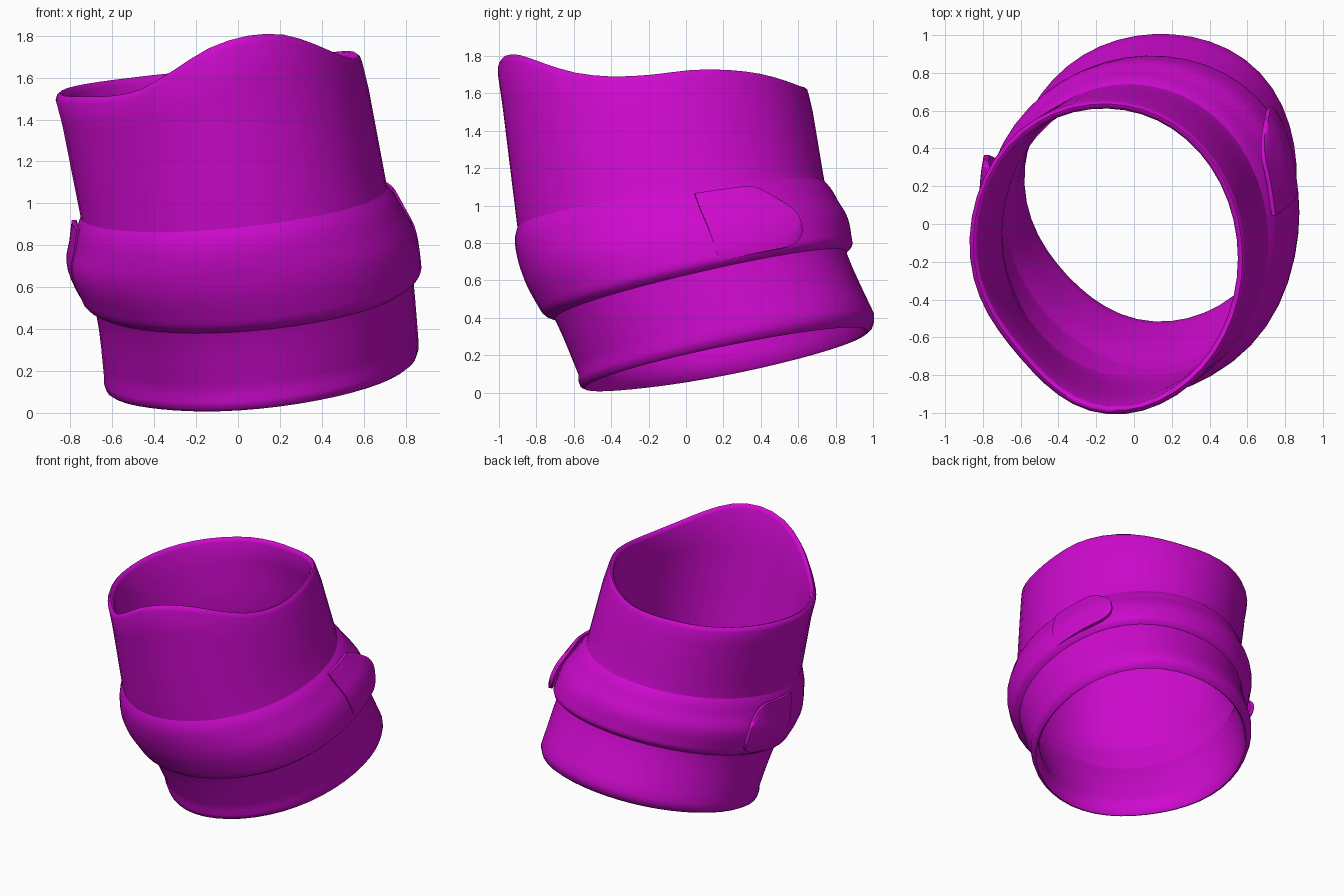
import bpy, bmesh, math

if "Cube" in bpy.data.objects:
    bpy.data.objects.remove(bpy.data.objects["Cube"])

SEG = 48
# Tilted oval sections, bottom to top: centre x, y, radius x, y, height, slope x, y,
# then extra bulge towards the four diagonals (+x+y, -x+y, -x-y, +x-y)
SECTIONS = [
    (0.105, 0.21, 0.75, 0.79, 0.255, 0.11, 0.20, 0.045, 0.0, -0.045, 0.01),
    (0.075, 0.085, 0.755, 0.775, 0.55, 0.10, 0.23, 0.035, 0.0, -0.02, 0.03),
    (0.02, 0.0, 0.785, 0.825, 0.77, 0.10, 0.19, 0.02, 0.0, -0.01, 0.035),
    (-0.02, -0.08, 0.73, 0.82, 1.0, 0.10, 0.15, 0.0, 0.01, -0.015, 0.02),
    (-0.14, -0.182, 0.735, 0.835, 1.6, 0.0, 0.0, 0.0, 0.025, -0.085, 0.0),
]
# Wavy top edge height, every 15 degrees from +x
RIM = [1.70, 1.725, 1.725, 1.705, 1.67, 1.64, 1.63, 1.62, 1.60, 1.58, 1.56, 1.54,
       1.52, 1.51, 1.51, 1.515, 1.545, 1.63, 1.74, 1.80, 1.805, 1.76, 1.71, 1.69]

magenta = bpy.data.materials.new("magenta")
magenta.diffuse_color = (0.62, 0.003, 0.62, 1)
magenta.use_nodes = True
magenta.node_tree.nodes["Principled BSDF"].inputs["Base Color"].default_value = magenta.diffuse_color


def spline(p, f):
    a, b, c, d = p
    return 0.5 * (2 * b + (c - a) * f + (2 * a - 5 * b + 4 * c - d) * f * f
                  + (3 * b - a - 3 * c + d) * f ** 3)


def plane_point(sec, ang, off):
    cx, cy, rx, ry, z, sx, sy = sec[:7]
    for k, bulge in enumerate(sec[7:]):
        off += bulge * max(0, math.cos(ang - math.radians(45 + 90 * k))) ** 6
    dx, dy = (rx + off) * math.cos(ang), (ry + off) * math.sin(ang)
    return cx + dx, cy + dy, z + sx * dx + sy * dy


def surface(t, ang, off=0.0, dz=0.0):
    """Point on the sleeve at level t and angle, pushed outward by off."""
    if t <= 3:
        i = min(int(t), 2)
        rows = [SECTIONS[max(0, i + k)] for k in (-1, 0, 1, 2)]
        x, y, z = plane_point([spline(c, t - i) for c in zip(*rows)], ang, off)
    else:
        f = t - 3
        lo = plane_point(SECTIONS[3], ang, off)
        hi = plane_point(SECTIONS[4], ang, off)
        u = math.degrees(ang) % 360 / 15
        j = int(u)
        rim = spline([RIM[(j + k) % 24] for k in (-1, 0, 1, 2)], u - j)
        x, y, z = (a + (b - a) * f for a, b in zip(lo, (hi[0], hi[1], rim)))
    return x, y, z + dz


def finish(name, bm, angle):
    bmesh.ops.recalc_face_normals(bm, faces=bm.faces)
    mesh = bpy.data.meshes.new(name)
    bm.to_mesh(mesh)
    bm.free()
    mesh.materials.append(magenta)
    obj = bpy.data.objects.new(name, mesh)
    bpy.context.collection.objects.link(obj)
    bpy.ops.object.select_all(action='DESELECT')
    obj.select_set(True)
    bpy.context.view_layer.objects.active = obj
    bpy.ops.object.shade_smooth_by_angle(angle=math.radians(angle))


def skin(name, loops, closed, angle=55):
    """Skin closed loops of points; join last to first, or cap both ends."""
    bm = bmesh.new()
    rows = [[bm.verts.new(p) for p in loop] for loop in loops]
    n = len(rows[0])
    for r in range(len(rows) if closed else len(rows) - 1):
        row, nxt = rows[r], rows[(r + 1) % len(rows)]
        for i in range(n):
            k = (i + 1) % n
            bm.faces.new((row[i], row[k], nxt[k], nxt[i]))
    if not closed:
        bm.faces.new(rows[0])
        bm.faces.new(rows[-1])
    finish(name, bm, angle)


def swept_ring(name, profile):
    angles = [2 * math.pi * i / SEG for i in range(SEG)]
    skin(name, [[surface(t, a, off, dz) for a in angles] for t, off, dz in profile], True)


# Sleeve: hollow tube with rounded rims
outer = [(0, -0.035, -0.085), (0, -0.012, -0.07), (0, 0, -0.035)]
outer += [(k / 4, 0, 0) for k in range(16)]
outer += [(4, 0, -0.035), (4, -0.008, -0.01), (4, -0.02, 0), (4, -0.035, -0.006),
          (4, -0.045, -0.03)]
inner = [(4 - k / 3, -0.05, 0) for k in range(1, 10)]
inner += [(0.6, -0.055, 0), (0.25, -0.06, 0), (0, -0.06, 0), (0, -0.05, -0.07)]
swept_ring("sleeve", outer + inner)

# Strap: raised band with a sloped lower lip and an upper edge melting into the sleeve
band = [(1.04, -0.02, 0), (1.09, 0.005, 0), (1.17, 0.032, 0), (1.25, 0.042, 0)]
band += [(1.35 + k / 8, 0.042 - 0.001 * k, 0) for k in range(12)]
band += [(2.84, 0.027, 0), (2.92, 0.019, 0), (2.98, 0.008, 0), (3.03, -0.01, 0)]
swept_ring("strap", band)


def tab(name, a0, a1, lo, hi, base, lift, slant, thick=0.03):
    """Strap end: starts inside the band, peels outward to a rounded tip."""
    loops, steps, across = [], 24, 10
    for i in range(steps + 1):
        s = 1 - (1 - i / steps) ** 2
        e = max(0, (s - 0.65) / 0.35)
        h = max(0.2, (1 - min(1, e) ** 2.4) ** (1 / 2.4))
        off = base + lift * s ** 1.6
        top, bottom = [], []
        for j in range(across + 1):
            w = 2 * j / across - 1
            t = (lo + hi) / 2 + (hi - lo) / 2 * h * w
            a = math.radians(a0 + (a1 - a0) * s - slant * s * h * w)
            edge = 0.008 if abs(w) == 1 else 0
            top.append(surface(t, a, off - edge))
            bottom.append(surface(t, a, off - thick))
        loops.append(top + bottom[::-1])
    skin(name, loops, False, 45)


# Loose strap ends on both sides
tab("right_strap_end", 8, 39, 1.2, 2.92, 0.044, 0.055, 4)
tab("left_strap_end", 188, 157, 1.25, 2.92, 0.04, 0.06, 0)
